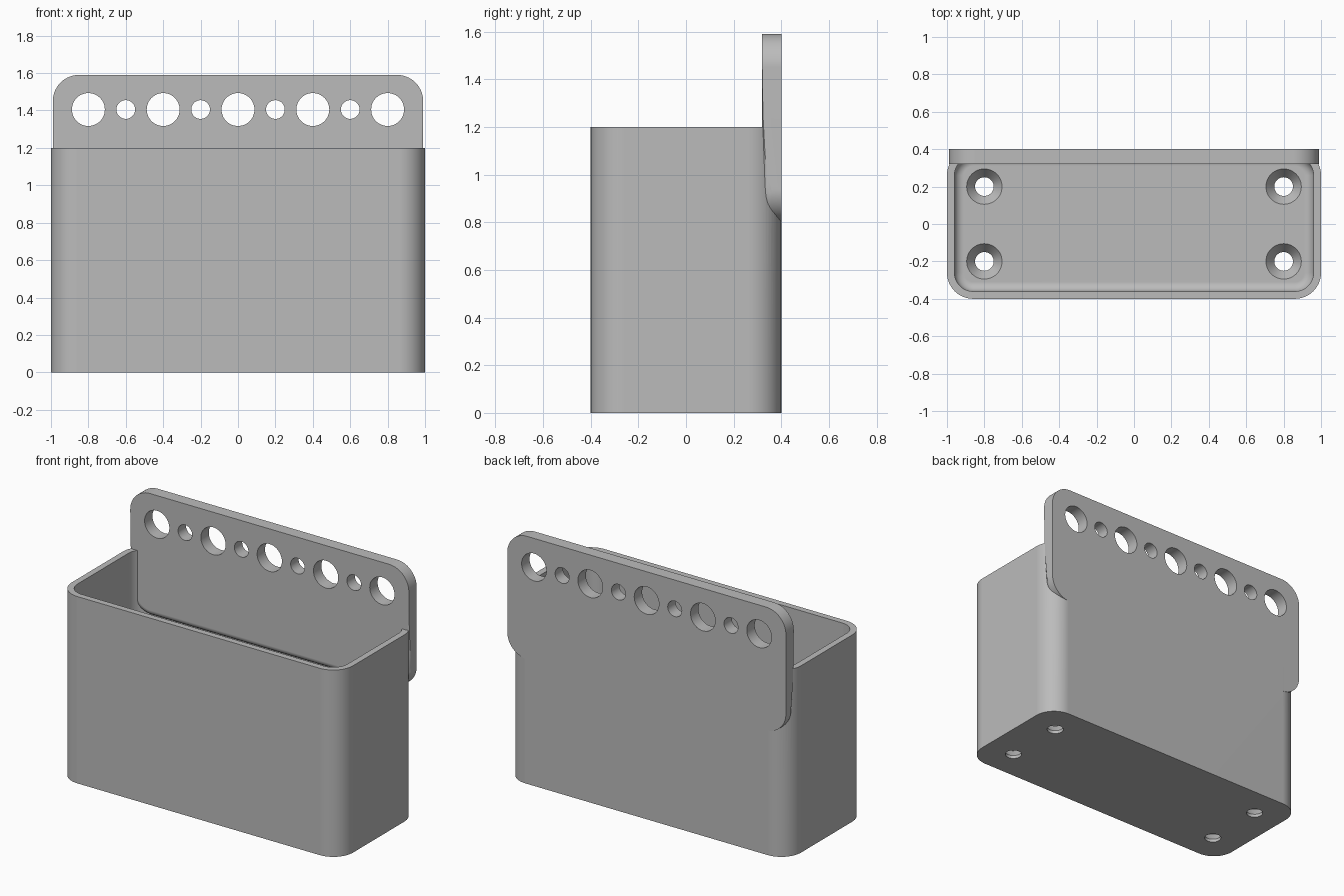
import bpy, bmesh
from math import cos, sin, pi, radians
from mathutils import Matrix

if "Cube" in bpy.data.objects:
    bpy.data.objects.remove(bpy.data.objects["Cube"])

grey = bpy.data.materials.new("plain grey")
grey.use_nodes = True
grey.diffuse_color = (0.5, 0.5, 0.5, 1)
grey.node_tree.nodes["Principled BSDF"].inputs["Base Color"].default_value = (0.5, 0.5, 0.5, 1)


def to_object(name, bm):
    bmesh.ops.recalc_face_normals(bm, faces=bm.faces)
    mesh = bpy.data.meshes.new(name)
    bm.to_mesh(mesh)
    bm.free()
    mesh.materials.append(grey)
    obj = bpy.data.objects.new(name, mesh)
    bpy.context.collection.objects.link(obj)
    return obj


def rounded_prism(width, depth, radius, low, high, steps=14):
    """Rounded rectangle in xy, extruded from low to high."""
    bm = bmesh.new()
    ring = []
    for k, (sx, sy) in enumerate([(1, 1), (-1, 1), (-1, -1), (1, -1)]):
        for i in range(steps + 1):
            a = (k + i / steps) * pi / 2
            ring.append(bm.verts.new((sx * (width / 2 - radius) + radius * cos(a),
                                      sy * (depth / 2 - radius) + radius * sin(a), low)))
    base = bm.faces.new(ring)
    top = bmesh.ops.extrude_face_region(bm, geom=[base])["geom"]
    verts = [v for v in top if isinstance(v, bmesh.types.BMVert)]
    bmesh.ops.translate(bm, verts=verts, vec=(0, 0, high - low))
    return bm


def cone(bm, r_low, r_high, height, matrix):
    bmesh.ops.create_cone(bm, cap_ends=True, segments=48, radius1=r_low,
                          radius2=r_high, depth=height, matrix=matrix)


def combine(obj, tool, operation):
    """Apply a boolean and discard the tool."""
    mod = obj.modifiers.new("combine", 'BOOLEAN')
    mod.object, mod.operation, mod.solver = tool, operation, 'EXACT'
    bpy.context.view_layer.update()
    graph = bpy.context.evaluated_depsgraph_get()
    mesh = bpy.data.meshes.new_from_object(obj.evaluated_get(graph))
    obj.modifiers.clear()
    obj.data = mesh
    bpy.data.objects.remove(tool)


# Open box with a filleted floor
FLOOR = 0.08
holder = to_object("wall_holder", rounded_prism(2, 0.8, 0.14, 0, 1.2))
bm = rounded_prism(1.92, 0.72, 0.1, FLOOR, 1.4)
rim = [e for e in bm.edges if all(v.co.z < FLOOR + 0.01 for v in e.verts)]
bmesh.ops.bevel(bm, geom=rim, offset=0.05, segments=6, profile=0.5, affect='EDGES')
combine(holder, to_object("cavity_cutter", bm), 'DIFFERENCE')

# Back plate, its inner lower edge eased into the wall
bm = rounded_prism(1.98, 0.79, 0.14, -0.4, -0.32)
bmesh.ops.transform(bm, verts=bm.verts, matrix=Matrix.Translation((0, 0, 1.195))
                    @ Matrix.Rotation(radians(90), 4, 'X'))
lower = [e for e in bm.edges if all(v.co.y < 0.33 and v.co.z < 0.945 for v in e.verts)]
bmesh.ops.bevel(bm, geom=lower, offset=0.04, segments=4, profile=0.5, affect='EDGES')
combine(holder, to_object("back_plate", bm), 'UNION')

# Row of alternating large and small holes through the plate
bm = bmesh.new()
for i in range(-4, 5):
    r = 0.088 if i % 2 == 0 else 0.05
    cone(bm, r, r, 0.4, Matrix.Translation((i * 0.2, 0.36, 1.405)) @ Matrix.Rotation(radians(90), 4, 'X'))
combine(holder, to_object("tool_hole_cutter", bm), 'DIFFERENCE')

# Countersunk screw holes in the floor
for x in (-0.8, 0.8):
    for y in (-0.2, 0.2):
        for r_low, r_high, low, high in ((0.05, 0.05, -0.1, 0.2), (0.05, 0.095, 0.02, FLOOR + 0.0005)):
            bm = bmesh.new()
            cone(bm, r_low, r_high, high - low, Matrix.Translation((x, y, (low + high) / 2)))
            combine(holder, to_object("screw_hole_cutter", bm), 'DIFFERENCE')

# Smooth curves, crisp edges
bpy.ops.object.select_all(action='DESELECT')
holder.select_set(True)
bpy.context.view_layer.objects.active = holder
bpy.ops.object.shade_smooth_by_angle(angle=radians(30))
holder.modifiers.new("even_normals", 'WEIGHTED_NORMAL').keep_sharp = True
